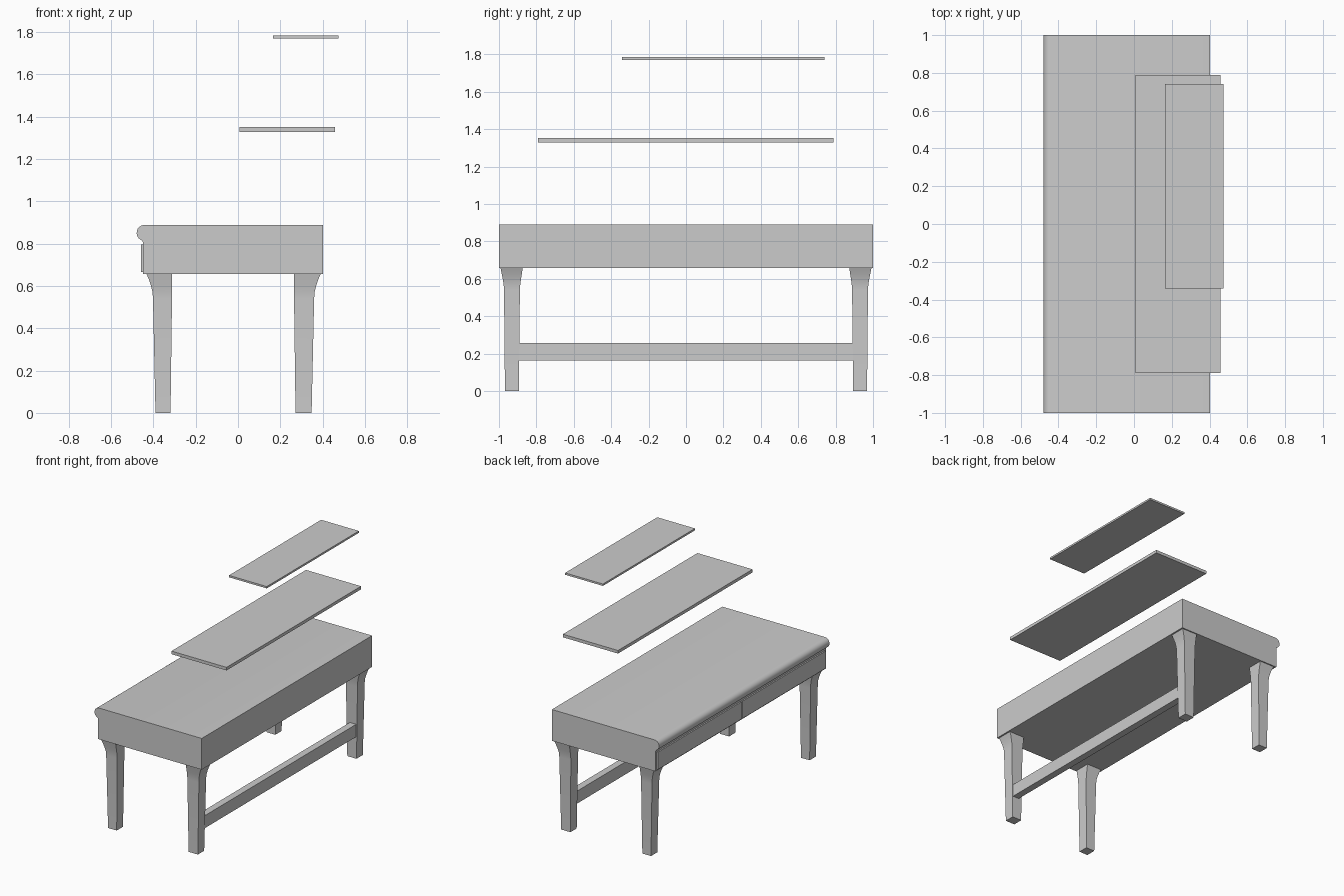
import bpy, bmesh

if "Cube" in bpy.data.objects:
    bpy.data.objects.remove(bpy.data.objects["Cube"])


def finish(name, bm, smooth=False):
    bmesh.ops.recalc_face_normals(bm, faces=bm.faces)
    mesh = bpy.data.meshes.new(name)
    bm.to_mesh(mesh)
    bm.free()
    ob = bpy.data.objects.new(name, mesh)
    bpy.context.collection.objects.link(ob)
    if smooth:
        bpy.ops.object.select_all(action='DESELECT')
        bpy.context.view_layer.objects.active = ob
        ob.select_set(True)
        bpy.ops.object.shade_smooth_by_angle(angle=0.6)
    return ob


def loft(name, rings, smooth=False):
    """Skin a list of equal-length point rings and cap both ends."""
    bm = bmesh.new()
    loops = [[bm.verts.new(p) for p in ring] for ring in rings]
    n = len(loops[0])
    for a, b in zip(loops, loops[1:]):
        for i in range(n):
            j = (i + 1) % n
            bm.faces.new((a[i], a[j], b[j], b[i]))
    bm.faces.new(loops[0])
    bm.faces.new(loops[-1])
    return finish(name, bm, smooth)


def rect(x0, x1, y0, y1, z):
    return [(x0, y0, z), (x1, y0, z), (x1, y1, z), (x0, y1, z)]


def box(name, x, y, z):
    return loft(name, [rect(*x, *y, z[0]), rect(*x, *y, z[1])])


# Desk body with the rolled nose along the drawer side
profile = [(0.402, 0.657), (0.402, 0.889), (-0.445, 0.889), (-0.456, 0.886),
           (-0.466, 0.880), (-0.474, 0.871), (-0.478, 0.860), (-0.479, 0.848),
           (-0.476, 0.836), (-0.470, 0.826), (-0.461, 0.819), (-0.453, 0.813),
           (-0.449, 0.804), (-0.449, 0.657)]
loft("desk_body", [[(x, y, z) for x, z in profile] for y in (-1, 1)], True)

# Two drawer fronts
for side, y in (("left", (-0.985, -0.006)), ("right", (0.006, 0.985))):
    box("drawer_front_" + side, (-0.459, -0.44), y, (0.667, 0.796))

# Flared tapering legs: z, outer flare, inner x, outer y, inner y
sections = [(0.0, 0.000, 0.000, 0.968, 0.894),
            (0.54, 0.012, 0.007, 0.973, 0.888),
            (0.57, 0.014, 0.007, 0.975, 0.886),
            (0.60, 0.021, 0.007, 0.980, 0.882),
            (0.63, 0.031, 0.007, 0.986, 0.877),
            (0.66, 0.044, 0.007, 0.992, 0.873)]
for row, outer, inner in (("drawer_side", -0.390, -0.319), ("rear", 0.348, 0.272)):
    d = 1 if outer > 0 else -1
    for end, s in (("a", -1), ("b", 1)):
        loft(f"leg_{row}_{end}",
             [rect(inner - d * ix, outer + d * ox, s * yi, s * yo, z)
              for z, ox, ix, yo, yi in sections], True)

# Stretcher between the rear legs
box("stretcher", (0.295, 0.347), (-0.90, 0.90), (0.164, 0.257))

# Floating shelves
box("lower_shelf", (0.007, 0.459), (-0.79, 0.788), (1.329, 1.352))
box("upper_shelf", (0.165, 0.475), (-0.341, 0.74), (1.771, 1.785))
